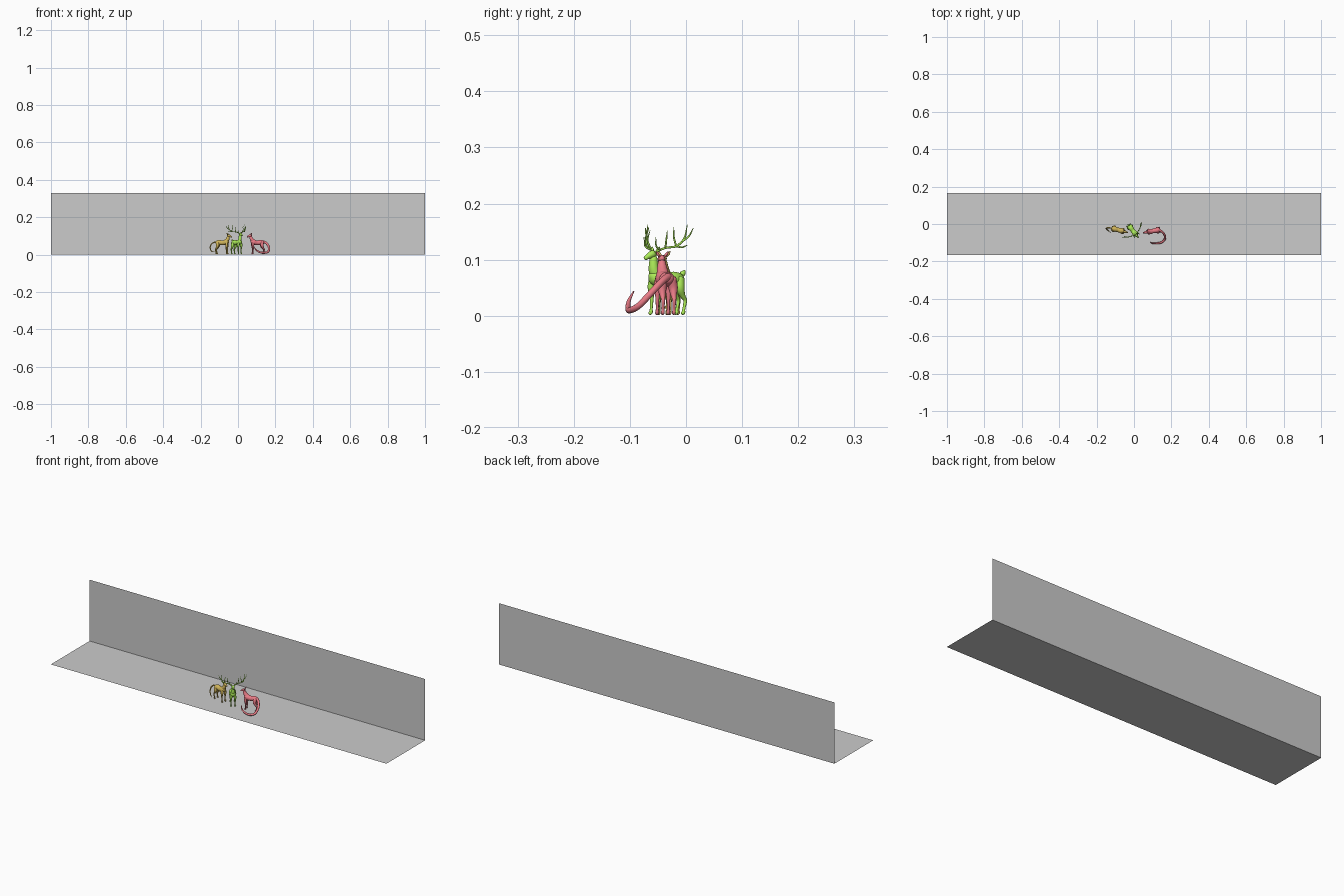
import bpy, bmesh
from math import cos, sin, pi, radians
from mathutils import Vector, Matrix

if "Cube" in bpy.data.objects:
    bpy.data.objects.remove(bpy.data.objects["Cube"])


def material(name, rgb):
    m = bpy.data.materials.new(name)
    m.diffuse_color = (*rgb, 1)
    m.use_nodes = True
    m.node_tree.nodes["Principled BSDF"].inputs["Base Color"].default_value = m.diffuse_color
    return m


def spline(pts, steps):
    """Catmull-Rom through (x, y, z, radius) points."""
    p = [Vector(q) for q in pts]
    p = [2 * p[0] - p[1]] + p + [2 * p[-1] - p[-2]]
    out = []
    for i in range(1, len(p) - 2):
        a, b, c, d = p[i - 1:i + 3]
        for s in range(steps):
            t = s / steps
            out.append(0.5 * (2 * b + (c - a) * t + (2 * a - 5 * b + 4 * c - d) * t * t
                              + (3 * b - a - 3 * c + d) * t ** 3))
    return out + [p[-2]]


def limb(name, pts, mat, frame=Matrix(), sides=12, steps=4):
    """Smooth tapering tube with domed ends."""
    path = spline(pts, steps)
    pos = [q.to_3d() for q in path]
    rad = [max(q[3], 0.0006) for q in path]
    bm = bmesh.new()
    rings, u = [], Vector((0.12, 1, 0.07))
    n = len(pos)
    for i in range(n):
        t = (pos[min(i + 1, n - 1)] - pos[max(i - 1, 0)]).normalized()
        u = (u - t * u.dot(t)).normalized()
        v = t.cross(u)
        if i == 0:
            first = bm.verts.new(pos[0] - t * rad[0] * 0.5)
        if i == n - 1:
            last = bm.verts.new(pos[i] + t * rad[i] * 0.5)
        rings.append([bm.verts.new(pos[i] + rad[i] * (u * cos(2 * pi * k / sides) + v * sin(2 * pi * k / sides)))
                      for k in range(sides)])
    for k in range(sides):
        j = (k + 1) % sides
        for a, b in zip(rings, rings[1:]):
            bm.faces.new((a[k], a[j], b[j], b[k]))
        bm.faces.new((first, rings[0][j], rings[0][k]))
        bm.faces.new((last, rings[-1][k], rings[-1][j]))
    bm.transform(frame)
    bmesh.ops.recalc_face_normals(bm, faces=bm.faces)
    for f in bm.faces:
        f.smooth = True
    me = bpy.data.meshes.new(name)
    bm.to_mesh(me)
    bm.free()
    me.materials.append(mat)
    ob = bpy.data.objects.new(name, me)
    bpy.context.collection.objects.link(ob)


def animal(label, mat, x, y, heading, neck_lean, head_z):
    """Standing four-legged body, facing local +x."""
    frame = Matrix.Translation((x, y, 0)) @ Matrix.Rotation(radians(heading), 4, 'Z')

    def part(name, pts, **kw):
        limb(f"{label}_{name}", pts, mat, frame, **kw)

    part("torso", [(-.037, 0, .062, .005), (-.031, 0, .064, .011), (-.018, 0, .065, .0135), (0, 0, .063, .012),
                   (.018, 0, .066, .0145), (.029, 0, .071, .0115), (.034, 0, .073, .006)], sides=16)
    hx, hz = .024 + neck_lean, head_z
    part("neck", [(.02, 0, .069, .012), (.024 + neck_lean * .5, 0, .083, .0095), (hx - .002, 0, hz - .003, .0065)])
    part("head", [(hx - .007, 0, hz + .001, .004), (hx, 0, hz + .002, .0068), (hx + .009, 0, hz - .002, .005),
                  (hx + .017, 0, hz - .006, .0033)])
    for side, s in (("left", 1), ("right", -1)):
        part(f"{side}_front_leg", [(.024, s * .007, .066, .007), (.025, s * .01, .05, .0065), (.024, s * .01, .034, .0038),
                                   (.025, s * .01, .014, .0026), (.026, s * .01, .006, .0034), (.029, s * .01, .004, .003)])
        part(f"{side}_hind_leg", [(-.026, s * .006, .067, .009), (-.024, s * .01, .05, .0085), (-.03, s * .01, .036, .005),
                                  (-.036, s * .01, .027, .0034), (-.033, s * .01, .012, .0026),
                                  (-.032, s * .01, .006, .0034), (-.029, s * .01, .004, .003)])
        part(f"{side}_ear", [(hx - .004, s * .004, hz + .005, .0015), (hx - .006, s * .008, hz + .010, .0026),
                             (hx - .008, s * .011, hz + .015, .0006)], sides=8)
    return part, hx, hz


# Floor and back wall
for name, rot, loc in (("floor", 0, (0, 0, 0)), ("back_wall", pi / 2, (0, .165, .165))):
    bpy.ops.mesh.primitive_plane_add(size=1, location=loc, rotation=(rot, 0, 0))
    ob = bpy.context.object
    ob.name = name
    ob.scale = (2, .33, 1)

ochre = material("ochre", (.62, .45, .10))
green = material("green", (.42, .85, .10))
red = material("red", (.82, .20, .24))

# Left animal with a thin curling tail
animal("ochre_animal", ochre, -.083, -.032, -15, .010, .100)
limb("ochre_animal_tail", [(-.115, -.024, .066, .004), (-.132, -.020, .064, .0032), (-.146, -.021, .050, .003),
                           (-.148, -.026, .030, .0028), (-.138, -.035, .016, .0022), (-.126, -.044, .014, .001)], ochre)

# Middle deer with short tail and branching antlers
part, hx, hz = animal("deer", green, -.006, -.036, -52, .006, .108)
part("tail", [(-.034, 0, .070, .003), (-.038, 0, .075, .005), (-.043, 0, .080, .002)])
for side, s in (("left", 1), ("right", -1)):
    part(f"{side}_antler", [(hx - .002, s * .004, .113, .0022), (.018, s * .022, .121, .002), (.010, s * .043, .124, .002),
                            (.001, s * .055, .138, .0018), (-.004, s * .057, .162, .0006)], sides=8)
    for i, (a, m, b) in enumerate([
            ((.024, .014, .118), (.034, .016, .124), (.036, .017, .140)),
            ((.018, .022, .121), (.020, .027, .135), (.016, .025, .152)),
            ((.010, .043, .124), (.013, .040, .140), (.010, .036, .158)),
            ((.004, .052, .132), (-.004, .062, .142), (-.008, .069, .156)),
            ((.010, .043, .124), (.002, .050, .122), (-.006, .055, .126))]):
        part(f"{side}_antler_tine_{i + 1}", [(p[0], s * p[1], p[2], r)
                                             for p, r in zip((a, m, b), (.0018, .0016, .0006))], sides=8)

# Right animal with a long heavy tail sweeping forward
animal("red_animal", red, .103, -.037, 190, .014, .100)
limb("red_animal_tail", [(.133, -.031, .070, .007), (.150, -.042, .062, .0062), (.164, -.060, .043, .006),
                         (.163, -.084, .018, .0058), (.145, -.099, .010, .0056), (.120, -.103, .012, .005),
                         (.096, -.102, .026, .0035), (.085, -.093, .044, .001)], red)
